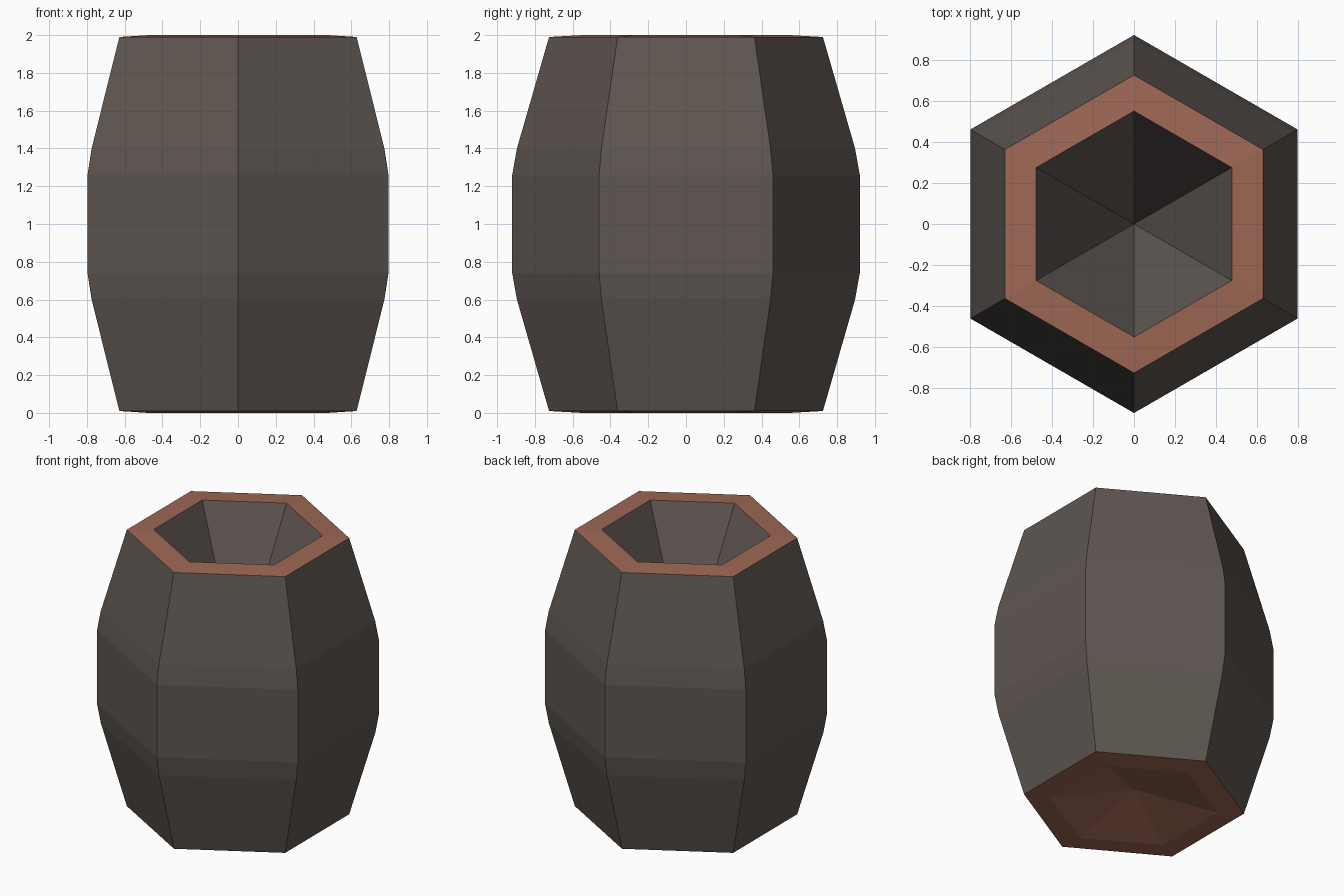
import bpy, bmesh, math

if "Cube" in bpy.data.objects:
    bpy.data.objects.remove(bpy.data.objects["Cube"])

SIDES = 6


def material(name, rgb):
    m = bpy.data.materials.new(name)
    m.diffuse_color = (*rgb, 1.0)
    m.use_nodes = True
    m.node_tree.nodes["Principled BSDF"].inputs["Base Color"].default_value = m.diffuse_color
    return m


wood = material("dark grey brown", (0.112, 0.093, 0.082))
clay = material("reddish brown", (0.345, 0.138, 0.092))


def lathe(name, profile, mat):
    """Sweep (radius, z) points round six sides; radius 0 makes an apex."""
    bm = bmesh.new()
    rings = []
    for r, z in profile:
        if r == 0:
            rings.append([bm.verts.new((0, 0, z))] * SIDES)
        else:
            rings.append([bm.verts.new((r * math.cos(a), r * math.sin(a), z))
                          for a in (math.pi / 2 + i * math.tau / SIDES for i in range(SIDES))])
    for lo, hi in zip(rings, rings[1:]):
        for i in range(SIDES):
            j = (i + 1) % SIDES
            quad = [lo[i], lo[j], hi[j], hi[i]]
            bm.faces.new(list(dict.fromkeys(quad)))
    me = bpy.data.meshes.new(name)
    bm.to_mesh(me)
    bm.free()
    me.materials.append(mat)
    ob = bpy.data.objects.new(name, me)
    bpy.context.collection.objects.link(ob)
    return ob


# Bulging outer wall, profile mirrored about mid height
half = [(0.725, 0.01), (0.895, 0.60), (0.92, 0.74)]
lathe("outer_wall", half + [(r, 2 - z) for r, z in reversed(half)], wood)

# Top rim, rising slightly inwards
lathe("top_rim", [(0.725, 1.99), (0.55, 2.0)], clay)

# Hollow inside, tapering to a point
lathe("inner_hollow", [(0.55, 2.0), (0, 1.0)], wood)

# Base with shallow pointed recess
lathe("base", [(0, 0.12), (0.55, 0.0), (0.725, 0.01)], clay)
